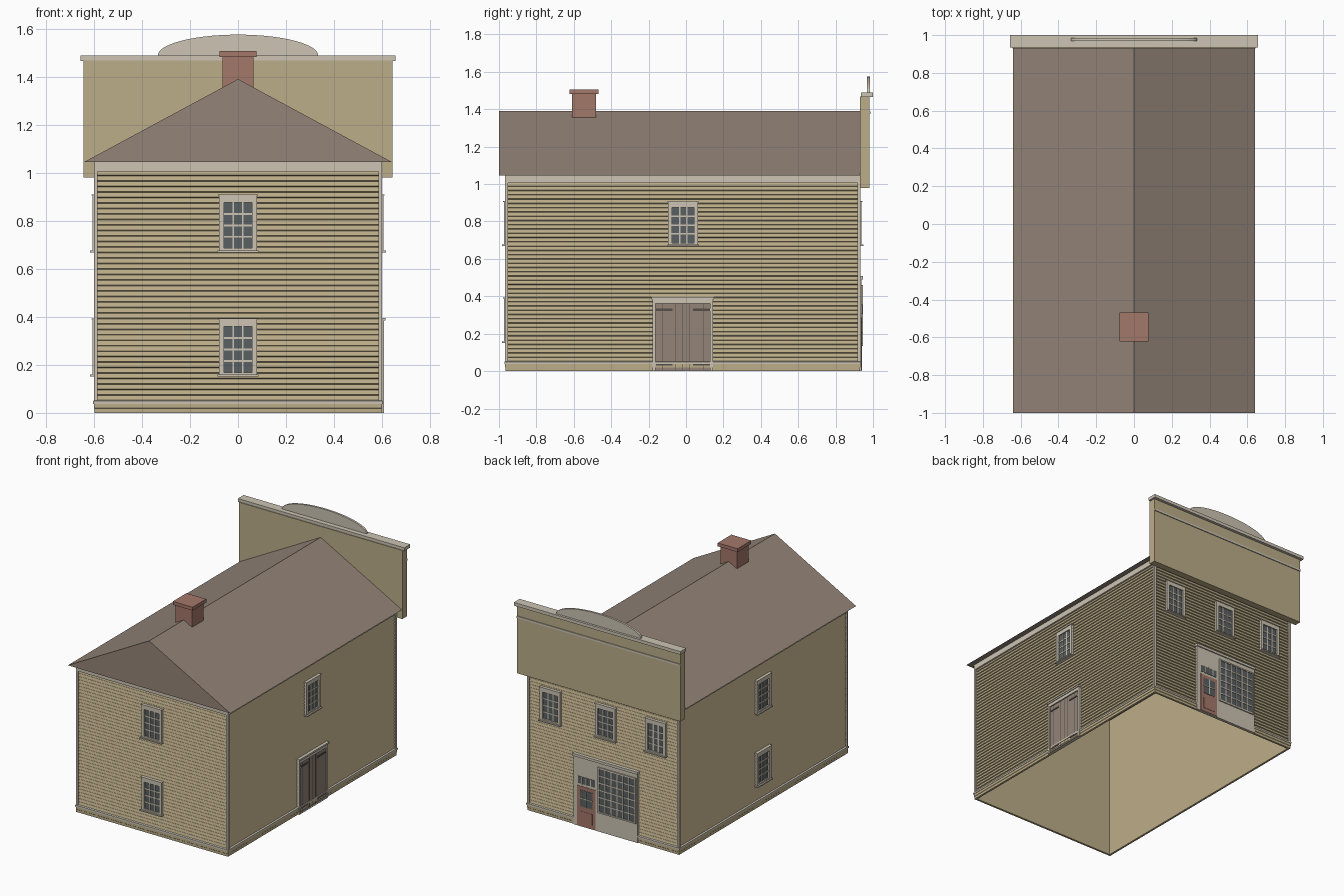
import bpy, bmesh, math

cube = bpy.data.objects.get("Cube")
if cube:
    bpy.data.objects.remove(cube, do_unlink=True)


def material(name, r, g, b):
    lin = [((c / 255 + 0.055) / 1.055) ** 2.4 for c in (r, g, b)] + [1]
    m = bpy.data.materials.new(name)
    m.use_nodes = True
    m.diffuse_color = lin
    m.node_tree.nodes["Principled BSDF"].inputs["Base Color"].default_value = lin
    return m


TAN = material("tan siding", 188, 173, 137)
TRIM = material("pale trim", 204, 196, 180)
ROOF = material("brown roof", 148, 133, 120)
BRICK = material("red brick", 164, 120, 106)
GLASS = material("dark glass", 90, 96, 98)
IRON = material("dark iron", 84, 78, 74)

# Outer faces of the siding
SIDE, FRONT, BACK = 0.592, -0.96, 0.925


def finish(name, bm, mats):
    bmesh.ops.recalc_face_normals(bm, faces=bm.faces)
    mesh = bpy.data.meshes.new(name)
    bm.to_mesh(mesh)
    bm.free()
    for m in mats:
        mesh.materials.append(m)
    obj = bpy.data.objects.new(name, mesh)
    bpy.context.collection.objects.link(obj)
    return obj


def boxes(name, parts):
    """Join boxes (x0, x1, y0, y1, z0, z1, material) into one object."""
    bm, mats = bmesh.new(), []
    for x0, x1, y0, y1, z0, z1, mat in parts:
        if mat not in mats:
            mats.append(mat)
        made = bmesh.ops.create_cube(bm, size=1)["verts"]
        for v in made:
            v.co.x = x1 if v.co.x > 0 else x0
            v.co.y = y1 if v.co.y > 0 else y0
            v.co.z = z1 if v.co.z > 0 else z0
        for f in {f for v in made for f in v.link_faces}:
            f.material_index = mats.index(mat)
    return finish(name, bm, mats)


def on_wall(name, wall, parts):
    """Boxes given as (u0, u1, z0, z1, d0, d1, material) on a wall."""
    out = []
    for u0, u1, z0, z1, d0, d1, mat in parts:
        if wall in ("front", "back"):
            s, p = (-1, FRONT) if wall == "front" else (1, BACK)
            a, b = sorted((p + s * d0, p + s * d1))
            out.append((u0, u1, a, b, z0, z1, mat))
        else:
            s = 1 if wall == "left" else -1
            a, b = sorted((s * (SIDE + d0), s * (SIDE + d1)))
            out.append((a, b, u0, u1, z0, z1, mat))
    return boxes(name, out)


def band(name, profile, mat):
    """Sweep a profile of (offset, z) points round the house."""
    bm, last = bmesh.new(), None
    for d, z in profile:
        x, y0, y1 = SIDE + d, FRONT - d, BACK + d
        ring = [bm.verts.new(c) for c in ((-x, y0, z), (x, y0, z), (x, y1, z), (-x, y1, z))]
        if last:
            for i in range(4):
                j = (i + 1) % 4
                bm.faces.new((last[i], last[j], ring[j], ring[i]))
        last = ring
    return finish(name, bm, [mat])


def prism(name, outline, y0, y1, mat):
    """Extrude an (x, z) outline along y."""
    bm = bmesh.new()
    face = bm.faces.new([bm.verts.new((x, y0, z)) for x, z in outline])
    ext = bmesh.ops.extrude_face_region(bm, geom=[face])["geom"]
    for v in ext:
        if isinstance(v, bmesh.types.BMVert):
            v.co.y = y1
    return finish(name, bm, [mat])


def panes(u0, u1, z0, z1, cols, rows, d, bar):
    """Glass with a grid of glazing bars."""
    out = [(u0, u1, z0, z1, 0, d, GLASS)]
    for i in range(1, cols):
        u = u0 + (u1 - u0) * i / cols
        out.append((u - bar, u + bar, z0, z1, 0, d + 0.004, TRIM))
    for i in range(1, rows):
        z = z0 + (z1 - z0) * i / rows
        out.append((u0, u1, z - bar, z + bar, 0, d + 0.003, TRIM))
    return out


def frame(u0, u1, z0, z1, side, top, bottom, d):
    return [(u0, u0 + side, z0, z1, -0.004, d, TRIM),
            (u1 - side, u1, z0, z1, -0.004, d, TRIM),
            (u0 + side, u1 - side, z1 - top, z1, -0.004, d, TRIM),
            (u0 + side, u1 - side, z0, z0 + bottom, -0.004, d, TRIM)]


def window(name, wall, u, z):
    w, h = 0.08, 0.24
    parts = frame(u - w, u + w, z, z + h, 0.021, 0.034, 0.016, 0.014)
    parts += panes(u - w + 0.021, u + w - 0.021, z + 0.016, z + h - 0.034, 3, 4, 0.004, 0.004)
    parts.append((u - w - 0.005, u + w + 0.005, z - 0.002, z + 0.006, -0.004, 0.024, TRIM))
    parts.append((u - w - 0.003, u + w + 0.003, z + h - 0.005, z + h, -0.004, 0.018, TRIM))
    on_wall(name, wall, parts)


# Walls: open inner shell and overlapping clapboards
band("wall_shell", [(-0.009, 0), (-0.009, 1.045)], TAN)
rows, low, high = 42, 0.05, 1.01
step = (high - low) / rows
boards = []
for i in range(rows):
    z = low + i * step
    boards += [(-0.007, z), (0, z + 0.003), (-0.005, z + step - 0.001)]
band("clapboard_siding", boards, TAN)
band("base_skirt", [(-0.009, 0), (0.006, 0), (0.006, 0.018), (0.008, 0.02), (0.008, 0.038)], TAN)
band("water_table", [(-0.006, 0.038), (0.011, 0.038), (0.011, 0.05), (-0.006, 0.054)], TRIM)
band("frieze", [(-0.006, 1.006), (0.008, 1.006), (0.008, 1.046)], TRIM)

# Corner boards, two planks per corner
corners = []
for s in (-1, 1):
    for y, t in ((FRONT, -1), (BACK, 1)):
        xs = sorted((s * (SIDE - 0.008), s * (SIDE + 0.008)))
        ys = sorted((y + t * 0.008, y - t * 0.008))
        corners.append((*xs, *ys, 0.045, 1.03, TRIM))
boxes("corner_boards", corners)

# Roof, chimney
prism("roof", [(-0.64, 1.045), (0.64, 1.045), (0, 1.39)], -1, 0.932, ROOF)
boxes("chimney", [(-0.065, 0.065, -0.61, -0.48, 1.3, 1.482, BRICK),
                  (-0.078, 0.078, -0.622, -0.468, 1.482, 1.506, BRICK)])

# False front with cornice, moulding and arched board
boxes("false_front", [(-0.643, 0.643, 0.93, 0.98, 0.98, 1.468, TAN)])
boxes("false_front_cornice", [(-0.656, 0.656, 0.935, 1.0, 1.466, 1.489, TRIM)])
boxes("false_front_moulding", [(-0.643, 0.643, 0.975, 0.986, 1.375, 1.389, TRIM)])
arc = [math.pi * i / 28 for i in range(29)]
prism("arched_board", [(0.334 * math.cos(a), 1.488 + 0.087 * math.sin(a)) for a in arc],
      0.969, 0.984, TRIM)

# Windows on all four walls
for z, level in ((0.153, "lower"), (0.67, "upper")):
    window("front_" + level + "_window", "front", 0, z)
    window("right_" + level + "_window", "right", -0.015, z)
window("left_upper_window", "left", -0.015, 0.67)
for u, label in ((0.415, "left"), (-0.02, "middle"), (-0.415, "right")):
    window("back_" + label + "_window", "back", u, 0.67)

# Double plank door on the left wall
mid = -0.017
door = frame(mid - 0.162, mid + 0.162, 0, 0.386, 0.016, 0.024, 0.003, 0.016)
door.append((mid - 0.168, mid + 0.168, 0.384, 0.396, -0.004, 0.022, TRIM))
door.append((mid - 0.146, mid + 0.146, 0.003, 0.362, -0.004, 0.007, ROOF))
for k in (-3, -1, 0, 1, 3):
    u = mid + k * 0.037
    door.append((u - 0.0015, u + 0.0015, 0.005, 0.36, 0, 0.0085, IRON))
for s in (-1, 1):
    a, b = sorted((mid + s * 0.144, mid + s * 0.055))
    for z in (0.03, 0.322):
        door.append((a, b, z, z + 0.012, 0, 0.011, IRON))
on_wall("left_plank_door", "left", door)

# Shopfront on the back wall
on_wall("shopfront_surround", "back", [
    (-0.275, 0.23, 0, 0.5, -0.004, 0.012, TRIM),
    (-0.28, 0.235, 0.49, 0.508, -0.004, 0.02, TRIM)])
shop = [(u0, u1, z0, z1, d0, d1 + 0.012, m) for u0, u1, z0, z1, d0, d1, m in
        panes(-0.255, 0.025, 0.145, 0.45, 6, 6, 0.002, 0.004)
        + frame(-0.265, 0.035, 0.135, 0.46, 0.01, 0.01, 0.01, 0.008)]
on_wall("shop_window", "back", shop)
entry = [(0.055, 0.2, 0.004, 0.287, 0, 0.015, BRICK),
         (0.08, 0.175, 0.03, 0.11, 0, 0.017, BRICK)]
entry += [(u0, u1, z0, z1, d0, d1 + 0.012, m) for u0, u1, z0, z1, d0, d1, m in
          panes(0.078, 0.177, 0.145, 0.262, 2, 2, 0.005, 0.003)
          + panes(0.06, 0.195, 0.305, 0.355, 4, 1, 0.002, 0.004)]
on_wall("shop_door", "back", entry)
